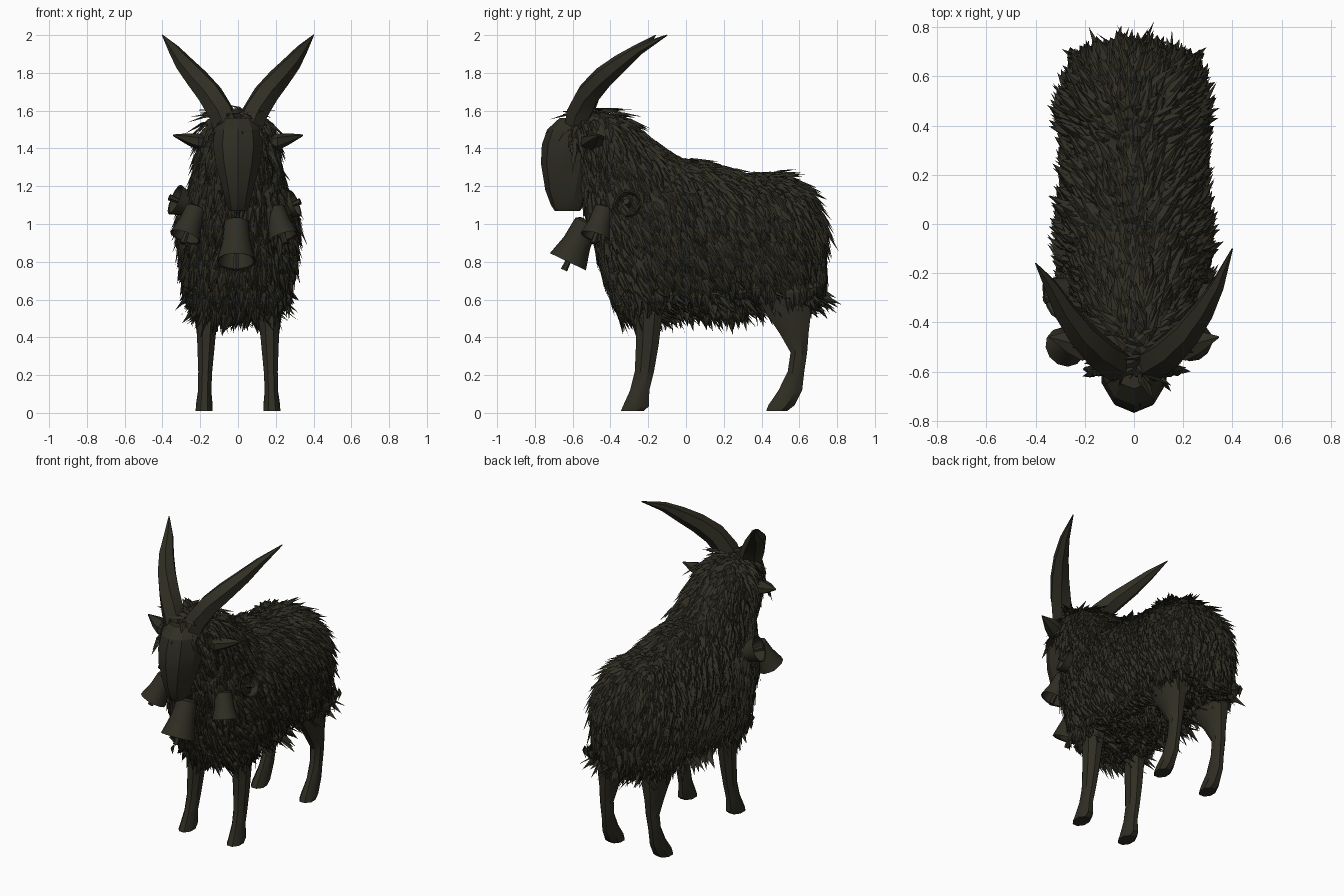
import bpy, bmesh, math, random
from mathutils import Vector

random.seed(4)
cube = bpy.data.objects.get("Cube")
if cube:
    bpy.data.objects.remove(cube, do_unlink=True)

mat = bpy.data.materials.new("dark olive brown")
COLOR = (0.029, 0.027, 0.017, 1)
mat.use_nodes = True
mat.diffuse_color = COLOR
bsdf = mat.node_tree.nodes["Principled BSDF"]
bsdf.inputs["Base Color"].default_value = COLOR
bsdf.inputs["Roughness"].default_value = 0.9


def finish(name, bm, smooth=None, fix=True):
    if fix:
        bmesh.ops.recalc_face_normals(bm, faces=bm.faces)
    mesh = bpy.data.meshes.new(name)
    bm.to_mesh(mesh)
    bm.free()
    mesh.materials.append(mat)
    ob = bpy.data.objects.new(name, mesh)
    bpy.context.collection.objects.link(ob)
    if smooth:
        bpy.ops.object.select_all(action='DESELECT')
        ob.select_set(True)
        bpy.context.view_layer.objects.active = ob
        bpy.ops.object.shade_smooth_by_angle(angle=math.radians(smooth))
    return ob


def skin(bm, rings, sides, full=1):
    """Skin through rings of (centre, half axis u, half axis v); full < 1 squares the -v half."""
    loops = []
    for c, u, v in rings:
        loop = []
        for i in range(sides):
            a = math.tau * (i + 0.5) / sides
            x, y = math.cos(a), math.sin(a)
            if y < 0:
                x, y = math.copysign(abs(x) ** full, x), -abs(y) ** full
            loop.append(bm.verts.new(Vector(c) + Vector(u) * x + Vector(v) * y))
        loops.append(loop)
    faces = [bm.faces.new(loops[0]), bm.faces.new(loops[-1])]
    for p, q in zip(loops, loops[1:]):
        for i in range(sides):
            j = (i + 1) % sides
            faces.append(bm.faces.new((p[i], p[j], q[j], q[i])))
    bmesh.ops.recalc_face_normals(bm, faces=faces)


def loft(name, rings, sides=8, smooth=30):
    bm = bmesh.new()
    skin(bm, rings, sides)
    return finish(name, bm, smooth)


def flat_rings(table, x=0, lean=0):
    """Horizontal rings from (z, y front, y back, half width)."""
    return [((x + lean * (0.4 - z), (a + b) / 2, z), (w, 0, 0), (0, (b - a) / 2, 0)) for z, a, b, w in table]


def tube(name, path, radii, sides, smooth=30):
    """Tapering tube along a path."""
    pts = [Vector(p) for p in path]
    rings = []
    for i, p in enumerate(pts):
        t = (pts[min(i + 1, len(pts) - 1)] - pts[max(i - 1, 0)]).normalized()
        u = t.cross(Vector((0, 1, 0.3))).normalized()
        rings.append((p, u * radii[i], t.cross(u) * radii[i]))
    return loft(name, rings, sides, smooth)


# Body and neck fused into one skin under the fleece
TRUNK = [(-0.40, .70, 1.0, .15), (-0.3, .54, 1.2, .28), (-0.1, .58, 1.35, .30),
         (0.1, .57, 1.32, .288), (0.3, .59, 1.26, .278), (0.48, .60, 1.26, .292),
         (0.6, .60, 1.21, .27), (0.67, .63, 1.12, .21), (0.72, .70, 1.02, .12)]
NECK = [(0.56, -0.36, -0.15, .18), (0.75, -0.43, 0, .27), (0.95, -0.48, 0.05, .29),
        (1.1, -0.52, 0.05, .26), (1.25, -0.55, 0.05, .225), (1.35, -0.57, -0.06, .205),
        (1.45, -0.6, -0.21, .19), (1.54, -0.61, -0.3, .15), (1.59, -0.58, -0.4, .10)]
bm = bmesh.new()
skin(bm, [((0, y, (a + b) / 2), (w, 0, 0), (0, 0, (b - a) / 2)) for y, a, b, w in TRUNK], 24, 0.65)
skin(bm, flat_rings(NECK), 24, 0.8)
body = finish("body", bm, 60, fix=False)
fuse = body.modifiers.new("fuse", 'REMESH')
fuse.mode = 'VOXEL'
fuse.voxel_size = 0.035
fuse.use_smooth_shade = True
shape = body.evaluated_get(bpy.context.evaluated_depsgraph_get()).to_mesh()


def add_lock(bm, p, d, n, length, wide):
    """One pointed lock with a raised ridge, from p along d, facing n."""
    side = d.cross(n)
    if side.length < 0.1:
        side = d.cross(Vector((random.uniform(-1, 1), random.uniform(-1, 1), 0.1)))
    side.normalize()
    mid = p + d * length * 0.4 + n * 0.01
    points = (p - n * 0.01, mid + side * wide - n * 0.008, mid - side * wide - n * 0.008,
              p + d * length, mid + n * 0.004)
    root, left, right, tip, ridge = [bm.verts.new(q) for q in points]
    for tri in ((root, right, ridge), (root, ridge, left), (ridge, right, tip), (ridge, tip, left)):
        face = bm.faces.new(tri)
        face.normal_update()
        if face.normal.dot(n) < 0:
            face.normal_flip()


# Fleece of locks that follow the surface backward and down
bm = bmesh.new()
for f in random.choices(shape.polygons, weights=[f.area for f in shape.polygons], k=4800):
    n = f.normal
    p = Vector(f.center) + Vector([random.uniform(-.02, .02) for k in range(3)])
    p -= n * (p - f.center).dot(n)
    if n.z < -0.6:
        flow = Vector((random.uniform(-.5, .5), random.uniform(0, .8), -0.35))
        lift = 0
    else:
        flow = Vector((random.uniform(-.35, .35) + n.x * .3, 0.5 + random.uniform(-.3, .3), -1))
        if p.y < -0.4:
            flow.y *= 0.3
        flow -= n * flow.dot(n)
        lift = random.uniform(0.02, 0.2)
    d = (flow.normalized() + n * lift).normalized()
    add_lock(bm, p, d, n, random.uniform(0.08, 0.19), random.uniform(0.012, 0.026))
finish("fleece", bm, fix=False)

# Long locks hanging from belly, chest, flanks and rump: y, spread, z, drop, x range, count
bm = bmesh.new()
for y0, spread, z0, drop, x0, x1, count in (
        (0.22, .12, .62, .22, 0, .15, 70), (-0.24, .13, .60, .17, 0, .24, 110),
        (0.64, .07, .70, .20, 0, .24, 90), (0.52, .18, .70, .21, .23, .28, 110),
        (-0.2, .15, .66, .19, .23, .27, 70), (0.1, .25, .66, .13, .18, .27, 90)):
    for k in range(count):
        off = random.uniform(-1, 1)
        sx = random.choice((-1, 1))
        p = Vector((sx * random.uniform(x0, x1), y0 + off * spread, z0))
        d = Vector((random.uniform(-.2, .2) - sx * .15, random.uniform(-.1, .2), -1)).normalized()
        n = Vector((sx, random.uniform(-.8, .8), 0)).normalized()
        length = drop * (1 - 0.5 * abs(off)) * random.uniform(.65, 1)
        add_lock(bm, p, d, n, length, random.uniform(.015, .028))
finish("hanging_locks", bm, fix=False)

# Face: a wedge with a flat nose bridge
loft("face", flat_rings([
    (1.07, -0.695, -0.56, .045), (1.10, -0.715, -0.54, .065), (1.18, -0.745, -0.5, .085),
    (1.32, -0.768, -0.45, .125), (1.42, -0.763, -0.42, .14), (1.5, -0.735, -0.42, .13),
    (1.56, -0.67, -0.45, .09)]), 10, 25)

# Brow locks over the top and sides of the face
bm = bmesh.new()
for k in range(90):
    a = random.uniform(-1, 1)
    p = Vector((a * .17, -0.58 - .03 * random.random(), 1.6 - .16 * a * a - random.uniform(0, .05)))
    d = Vector((a * .5, random.uniform(-.15, .1), -1)).normalized()
    add_lock(bm, p, d, Vector((a * .6, -1, .2)).normalized(), random.uniform(.06, .15), .018)
finish("brow_locks", bm, fix=False)

# Legs
FRONT = [(0.01, -0.35, -0.22, .048), (0.035, -0.34, -0.19, .048), (0.12, -0.30, -0.19, .038),
         (0.22, -0.275, -0.165, .040), (0.36, -0.27, -0.14, .050), (0.48, -0.27, -0.125, .058),
         (0.62, -0.28, -0.1, .07)]
REAR = [(0.01, 0.42, 0.54, .048), (0.04, 0.43, 0.58, .048), (0.12, 0.485, 0.62, .038),
        (0.22, 0.535, 0.63, .038), (0.32, 0.55, 0.645, .042), (0.42, 0.49, 0.655, .055),
        (0.52, 0.42, 0.67, .072), (0.62, 0.36, 0.67, .08)]
for s, side in ((1, "left"), (-1, "right")):
    for part, table in (("front", FRONT), ("rear", REAR)):
        loft(f"{side}_{part}_leg", flat_rings(table, 0.168 * s, 0.03 * s), 8, 35)

    # Horn, sweeping out and back
    tip_y = -0.1 if s > 0 else -0.16
    path = [(.06, -.575, 1.5), (.09, -.56, 1.59), (.15, -.515, 1.69), (.22, -.44, 1.775),
            (.285, -.35, 1.85), (.34, -.25, 1.925), (.40, tip_y, 2.0)]
    tube(f"{side}_horn", [(x * s, y, z) for x, y, z in path],
         [.072, .073, .069, .06, .048, .03, .003], 6, 25)

    # Ear, a flattened leaf shape
    loft(f"{side}_ear", [((x * s, y, z), (0, w, 0), (0, 0, h)) for x, y, z, w, h in (
        (.14, -.5, 1.43, .03, .02), (.21, -.5, 1.435, .065, .045),
        (.27, -.48, 1.45, .05, .03), (.345, -.46, 1.47, .004, .004))], 6, 25)


# Bells: open flared cups with a clapper
def bell(name, top, mouth, r_top, r_mouth):
    a, b = Vector(top), Vector(mouth)
    t = (b - a).normalized()
    u = t.cross(Vector((0.3, 1, 0.2))).normalized()
    v = t.cross(u)
    steps = [(0, r_top * .6), (.06, r_top), (.55, r_top * .5 + r_mouth * .42), (1, r_mouth),
             (.98, r_mouth * .9), (.2, r_top * .8)]
    loft(name, [(a.lerp(b, k), u * r, v * r) for k, r in steps], 12, 40)
    tube(name + "_clapper", [a.lerp(b, .2), a.lerp(b, .95), a.lerp(b, 1.2)], [.008, .015, .018], 6)


bell("centre_bell", (-.01, -.52, 1.02), (-.01, -.625, .80), .065, .106)
bell("right_low_bell", (-.22, -.44, 1.09), (-.28, -.50, .93), .055, .085)
bell("left_low_bell", (.19, -.43, 1.09), (.24, -.48, .93), .055, .082)
bell("right_high_bell", (-.19, -.26, 1.07), (-.335, -.30, 1.13), .055, .085)
bell("left_high_bell", (.18, -.28, 1.06), (.305, -.31, 1.11), .053, .075)
